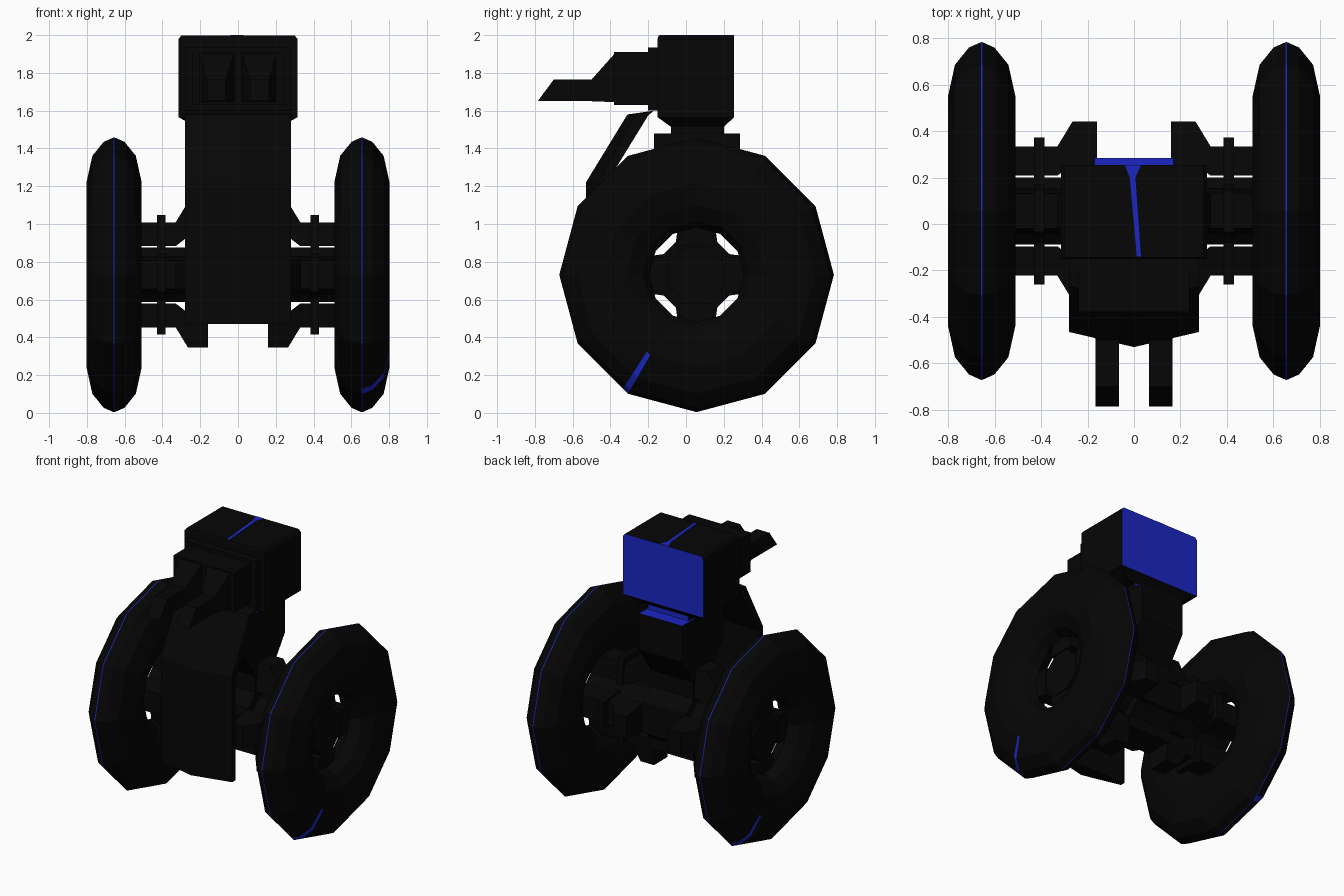
import bpy, bmesh, math
from mathutils import Matrix, Vector

if "Cube" in bpy.data.objects:
    bpy.data.objects.remove(bpy.data.objects["Cube"])


def material(name, rgb):
    m = bpy.data.materials.new(name)
    m.diffuse_color = (*rgb, 1)
    m.use_nodes = True
    m.node_tree.nodes["Principled BSDF"].inputs["Base Color"].default_value = m.diffuse_color
    return m


BLACK = material("matte_black", (0.0017, 0.0017, 0.0017))
BLUE = material("signal_blue", (0.011, 0.02, 0.55))
CY, CZ = 0.056, 0.731      # axle centre


def finish(name, bm, blue_rule=None):
    bmesh.ops.recalc_face_normals(bm, faces=bm.faces)
    bm.normal_update()
    if blue_rule:
        for f in bm.faces:
            f.material_index = int(blue_rule(f))
    me = bpy.data.meshes.new(name)
    bm.to_mesh(me)
    bm.free()
    me.materials.append(BLACK)
    me.materials.append(BLUE)
    ob = bpy.data.objects.new(name, me)
    bpy.context.collection.objects.link(ob)
    return ob


def loft_bm(rings):
    """Skin a list of equal-length rings of points and cap both ends."""
    bm = bmesh.new()
    vs = [[bm.verts.new(p) for p in r] for r in rings]
    n = len(rings[0])
    for a, b in zip(vs, vs[1:]):
        for i in range(n):
            bm.faces.new((a[i], a[(i + 1) % n], b[(i + 1) % n], b[i]))
    bm.faces.new(vs[0])
    bm.faces.new(vs[-1])
    return bm


def across(profile, *xs):
    """Rings of a (y, z) profile at each x."""
    return [[(x, y, z) for y, z in profile] for x in xs]


def octagon(s):
    """Octagonal (y, z) profile round the axle, s across half the flats."""
    r = s / math.cos(math.pi / 8)
    return [(CY + r * math.cos((k + .5) * math.pi / 4),
             CZ + r * math.sin((k + .5) * math.pi / 4)) for k in range(8)]


def rect_y(y, x0, x1, z0, z1):
    return [(x0, y, z0), (x1, y, z0), (x1, y, z1), (x0, y, z1)]


def rect_z(z, x, y0, y1):
    return [(-x, y0, z), (x, y0, z), (x, y1, z), (-x, y1, z)]


def back(f):
    return f.normal.y > 0.9


# wheels: twelve-sided fat tyres with a thin blue ridge and side streak
def wheel(name, side):
    half = [(0.003, 0.727), (0.055, 0.704), (0.115, 0.63), (0.146, 0.49),
            (0.125, 0.37), (0.075, 0.285)]
    prof = half + [(0, 0.25)] + [(-x, r) for x, r in reversed(half)]
    dirs = [Vector((math.cos(math.radians(a)), math.sin(math.radians(a))))
            for a in range(0, 360, 30)]
    dirs.insert(8, dirs[7].lerp(dirs[8], 0.9))
    bm = bmesh.new()
    grid = [[bm.verts.new((x, d.x * r, d.y * r)) for x, r in prof] for d in dirs]
    blue = set()
    n = len(prof)
    for i in range(len(dirs)):
        a, b = grid[i], grid[(i + 1) % len(dirs)]
        for j in range(n):
            k = (j + 1) % n
            f = bm.faces.new((a[j], a[k], b[k], b[j]))
            if j == n - 1 or (i == 8 and j < 3):
                blue.add(f)
    ob = finish(name, bm, lambda f: f in blue)
    ob.location = (side * 0.656, CY, CZ)
    ob.rotation_euler.z = 0 if side > 0 else math.pi


wheel("right_wheel", 1)
wheel("left_wheel", -1)

# octagonal axle and the thicker hub in its middle
finish("axle", loft_bm(across(octagon(0.145), -0.66, 0.66)))
finish("hub", loft_bm(across(octagon(0.2), -0.17, 0.17)))

# four struts with collars around each side of the axle
strut = [(0.66, 0.152), (0.33, 0.152), (0.28, 0.19), (0.16, 0.19), (0.16, 0.385),
         (0.265, 0.385), (0.33, 0.278), (0.66, 0.278)]
collar = [(0.385, 0.135), (0.43, 0.135), (0.43, 0.317), (0.385, 0.317)]
for side, label in ((1, "right"), (-1, "left")):
    for q, place in enumerate(("top", "front", "bottom", "back")):
        turn = Matrix.Rotation(q * math.pi / 2, 4, 'X')
        for part, prof, w in (("strut", strut, 0.1), ("collar", collar, 0.115)):
            # outer edge narrower than the inner one
            rings = [[(side * x, k * (w - (0.025 if r > 0.25 else 0)), r)
                      for x, r in prof] for k in (-1, 1)]
            bm = loft_bm(rings)
            bm.transform(Matrix.Translation((0, CY, CZ)) @ turn)
            finish(f"{label}_{place}_{part}", bm)

# hub arms joining the struts in the middle
finish("hub_vertical", loft_bm(across(
    [(CY - .1, CZ - .26), (CY + .1, CZ - .26), (CY + .1, CZ + .3), (CY - .1, CZ + .3)],
    -0.17, 0.17)))
finish("hub_lengthwise", loft_bm(across(
    [(-0.46, CZ - .1), (0.27, CZ - .1), (0.27, CZ + .1), (-0.46, CZ + .1)], -0.17, 0.17)))

# front shield: folded along the middle, top leaning back
shield = [(-0.53, 0.47), (-0.53, 1.22), (-0.31, 1.58), (-0.17, 1.6),
          (-0.2, 1.575), (-0.43, 1.2), (-0.43, 0.47)]
rings = across(shield, -0.28, 0, 0.28)
for ring in (rings[0], rings[2]):
    ring[0:2] = [(x, y + 0.065, z) for x, y, z in ring[0:2]]
    ring[2] = (ring[2][0], ring[2][1] + 0.04, ring[2][2])
finish("front_shield", loft_bm(rings))

# column carrying the head, blue where its top shows
column = [(-0.17, 1.48), (0.285, 1.48), (0.285, 1.22), (0.13, 1.0), (0.13, 0.85),
          (-0.02, 0.85), (-0.02, 1.0), (-0.17, 1.22)]
finish("column", loft_bm(across(column, -0.17, 0.17)), lambda f: f.normal.z > 0.9)

# neck and head
finish("neck", loft_bm([rect_z(1.47, 0.16, -0.08, 0.2), rect_z(1.52, 0.16, -0.08, 0.2)]), back)
finish("head", loft_bm([rect_z(1.515, 0.22, -0.08, 0.2), rect_z(1.565, 0.315, -0.15, 0.255),
                        rect_z(1.98, 0.315, -0.15, 0.255), rect_z(1.998, 0.3, -0.145, 0.255)]), back)

# thin blue streak on the head top
tri = [(-0.04, 0.254), (0.03, 0.254), (0.006, 0.2), (0.03, -0.14), (0.012, -0.14), (-0.018, 0.2)]
finish("head_top_streak", loft_bm([[(x, y, z) for x, y in tri] for z in (1.997, 2.0)]),
       lambda f: True)

# stepped snout and twin barrels
finish("snout_base", loft_bm([rect_y(-0.14, -0.28, 0.28, 1.6, 1.935),
                              rect_y(-0.2, -0.28, 0.28, 1.6, 1.935)]))
finish("snout", loft_bm([rect_y(-0.19, -0.24, 0.24, 1.63, 1.91),
                         rect_y(-0.38, -0.24, 0.24, 1.63, 1.91)]))
for side, label in ((1, "right"), (-1, "left")):
    a, b = sorted((side * 0.065, side * 0.165))
    c, d = sorted((side * 0.02, side * 0.205))
    tip = rect_y(-0.7, a, b, 1.65, 1.765)
    tip[0], tip[1] = (a, -0.785, 1.65), (b, -0.785, 1.65)
    finish(label + "_barrel", loft_bm([rect_y(-0.375, c, d, 1.645, 1.905),
                                       rect_y(-0.5, a, b, 1.65, 1.765), tip]))
